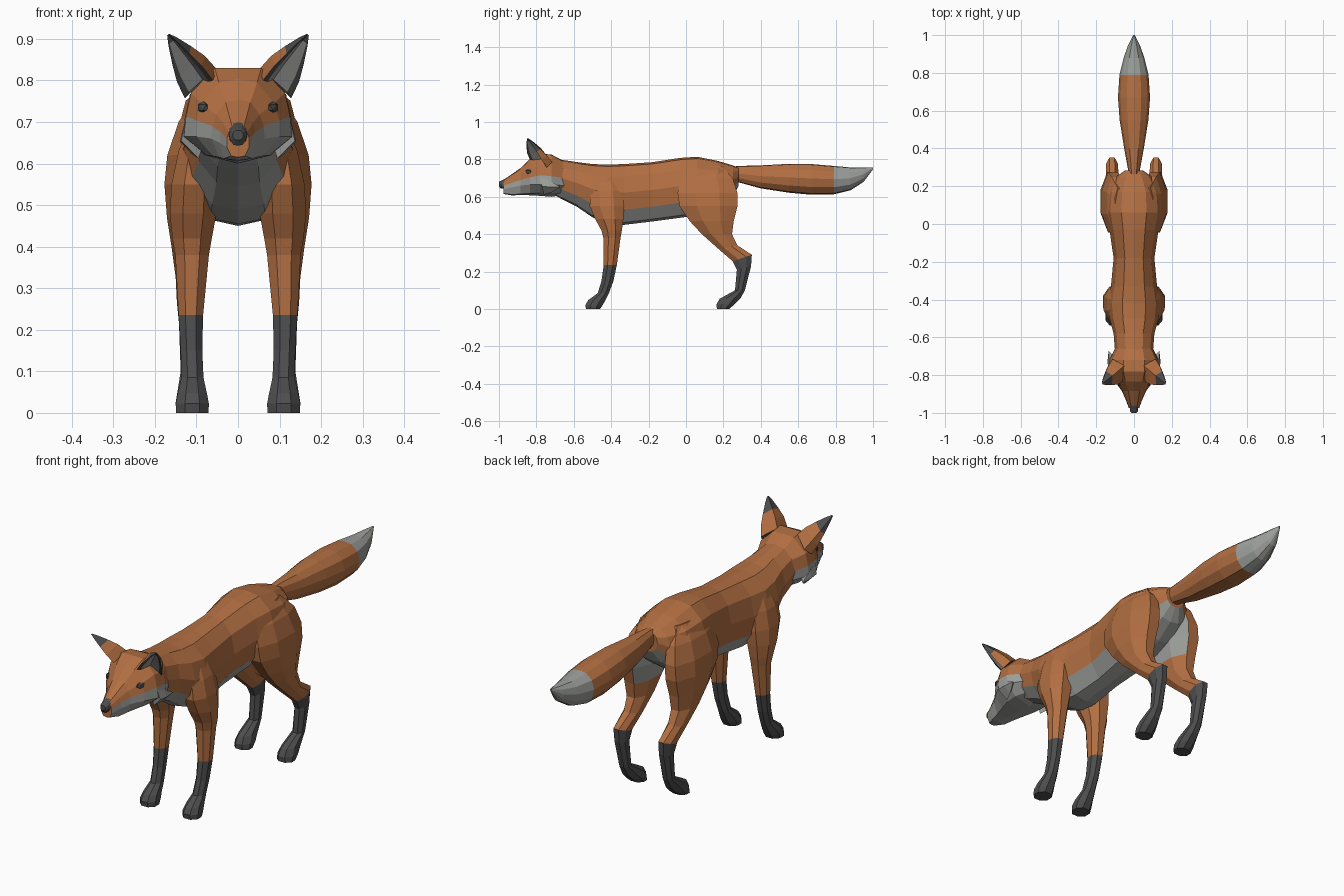
import bpy, bmesh
from math import radians
from mathutils import Vector, Matrix


def material(name, rgb):
    m = bpy.data.materials.new(name)
    m.diffuse_color = (*rgb, 1)
    return m


MATS = [material("light_fur", (0.34, 0.35, 0.33)),
        material("orange_fur", (0.45, 0.16, 0.055)),
        material("dark_fur", (0.075, 0.075, 0.077))]
LIGHT, ORANGE, DARK = range(3)


def finish(name, bm, mirror=False):
    bmesh.ops.recalc_face_normals(bm, faces=bm.faces)
    me = bpy.data.meshes.new(name)
    bm.to_mesh(me)
    bm.free()
    for m in MATS:
        me.materials.append(m)
    ob = bpy.data.objects.new(name, me)
    bpy.context.collection.objects.link(ob)
    if mirror:
        ob.modifiers.new("Mirror", 'MIRROR').use_mirror_merge = False
    return ob


def loft(name, rings, colour, mirror=False):
    """Skin closed rings; colour(i, j) picks the material of band i, strip j."""
    bm = bmesh.new()
    vs = [[bm.verts.new(p) for p in r] for r in rings]
    n = len(vs[0])
    for i in range(len(vs) - 1):
        for j in range(n):
            k = (j + 1) % n
            f = bm.faces.new((vs[i][j], vs[i][k], vs[i + 1][k], vs[i + 1][j]))
            f.material_index = colour(i, j)
    for i, ring in ((0, vs[0]), (len(vs) - 2, vs[-1])):
        bm.faces.new(ring).material_index = colour(i, 0)
    return finish(name, bm, mirror)


def symmetric(y, half):
    """Full ring at y from a half profile running top centre to bottom centre."""
    return [Vector((x, y, z)) for x, z in half] + \
           [Vector((-x, y, z)) for x, z in half[-2:0:-1]]


ROUND = [(0, 1), (.45, .97), (.85, .8), (1, .53), (.87, .25), (.48, .04), (0, 0)]


def barrel(y, top, bottom, w):
    return symmetric(y, [(x * w, bottom + t * (top - bottom)) for x, t in ROUND])


def fold(j):
    return min(j, 11 - j)      # same strip number on both sides of a 12-gon


def leg_ring(z, y0, y1, x0, x1, tilt=0):
    """Eight-sided leg section; tilt raises the rear edge."""
    cut = [(.28, 0), (.72, 0), (1, .3), (1, .7), (.72, 1), (.28, 1), (0, .7), (0, .3)]
    return [Vector((x0 + u * (x1 - x0), y0 + v * (y1 - y0), z + v * tilt)) for u, v in cut]


def taper(base, tip, steps):
    """Rings shrinking from a base outline to a tip."""
    pts = [Vector(p) for p in base]
    c = sum(pts, Vector()) / len(pts)
    return [[c.lerp(Vector(tip), t) + (p - c) * s for p in pts] for t, s in steps]


# Torso and neck, pale underneath
body = [(-.74, .812, .63, .085), (-.66, .797, .585, .102), (-.58, .785, .545, .108),
        (-.50, .775, .49, .130), (-.42, .772, .455, .138), (-.33, .775, .45, .122),
        (-.18, .785, .468, .108), (-.03, .808, .488, .130), (.06, .814, .50, .148),
        (.17, .792, .54, .140), (.25, .768, .60, .095), (.282, .755, .66, .05)]
loft("body", [barrel(*r) for r in body],
     lambda i, j: LIGHT if fold(j) >= 4 else ORANGE)

# Bushy tail with a pale tip
tail = [(.20, .758, .69, .03), (.29, .765, .675, .032), (.40, .768, .645, .052),
        (.55, .776, .622, .076), (.67, .775, .611, .085), (.79, .765, .613, .077),
        (.88, .757, .635, .055), (.95, .757, .68, .03), (1.0, .757, .747, .004)]
loft("tail", [barrel(*r) for r in tail], lambda i, j: LIGHT if i >= 5 else ORANGE)

# Head: each row is one section from crown to chin
head = [
    (-.975, [(0, .69), (.014, .688), (.022, .675), (.027, .66), (.027, .64), (.016, .618), (0, .615)]),
    (-.93, [(0, .722), (.022, .718), (.036, .698), (.042, .675), (.044, .65), (.035, .612), (0, .607)]),
    (-.885, [(0, .753), (.03, .748), (.052, .718), (.062, .69), (.064, .66), (.045, .615), (0, .61)]),
    (-.835, [(0, .803), (.046, .795), (.088, .745), (.10, .703), (.10, .665), (.06, .618), (0, .608)]),
    (-.78, [(0, .83), (.056, .83), (.113, .77), (.125, .715), (.13, .665), (.075, .62), (0, .605)]),
    (-.72, [(0, .826), (.055, .824), (.116, .765), (.128, .71), (.132, .665), (.08, .62), (0, .60)]),
    (-.65, [(0, .79), (.045, .785), (.085, .75), (.095, .70), (.095, .66), (.06, .62), (0, .61)])]
loft("head", [symmetric(y, h) for y, h in head],
     lambda i, j: LIGHT if fold(j) >= 3 else ORANGE)

# Nose
nose = [(-1.0, .680, .656, .013), (-.99, .686, .643, .021), (-.96, .700, .645, .024)]
loft("nose", [barrel(*r) for r in nose], lambda i, j: DARK)

# Eyes, set flush into the slope of the face
bm = bmesh.new()
bmesh.ops.create_icosphere(bm, subdivisions=1, radius=1, matrix=Matrix.Translation(
    (.084, -.842, .735)) @ Matrix.Rotation(radians(-33), 4, 'Z') @ Matrix.Diagonal((.010, .021, .015, 1)))
for f in bm.faces:
    f.material_index = DARK
finish("eyes", bm, True)

# Cheek tufts
loft("cheek_tufts", taper([(.125, -.78, .705), (.137, -.77, .655), (.095, -.76, .612), (.075, -.75, .67)],
                          (.134, -.672, .652), [(0, 1), (.45, .7), (1, .03)]),
     lambda i, j: LIGHT, True)

# Ears: dark rim (strips 0, 3), pale hollow (1, 2), orange back with dark tip
ear = [(.060, -.835, .80), (.070, -.818, .797), (.085, -.768, .802), (.118, -.755, .772),
       (.128, -.745, .757), (.112, -.715, .785), (.052, -.75, .828)]


def ear_colour(i, j):
    if j in (1, 2) and i < 3:
        return LIGHT
    return DARK if j in (0, 3) or i >= 2 else ORANGE


loft("ears", taper(ear, (.168, -.845, .910),
                   [(0, 1), (.3, .88), (.58, .6), (.86, .27), (1, .06)]), ear_colour, True)

# Front legs with shoulders: z, y range, x range
front = [(.71, -.48, -.37, .07, .11), (.63, -.51, -.34, .05, .143), (.55, -.515, -.33, .05, .160),
         (.48, -.485, -.335, .052, .164), (.42, -.452, -.343, .063, .158), (.38, -.442, -.35, .070, .151),
         (.235, -.44, -.37, .084, .143), (.15, -.452, -.388, .086, .138), (.085, -.472, -.412, .083, .136),
         (.048, -.522, -.430, .075, .145), (.022, -.538, -.445, .070, .150), (0, -.535, -.46, .071, .149)]
loft("front_legs", [leg_ring(*r) for r in front],
     lambda i, j: DARK if i >= 6 else ORANGE, True)

# Hind legs with thighs, pale on the inner thigh
hind = [(.765, .03, .19, .05, .10), (.70, -.03, .25, .05, .143), (.62, -.045, .275, .05, .170),
        (.55, -.035, .275, .05, .177), (.47, .02, .255, .06, .171), (.40, .085, .246, .07, .160),
        (.32, .175, .275, .08, .150, .02), (.255, .25, .352, .086, .147, .035),
        (.21, .272, .348, .088, .142, .02), (.10, .262, .315, .088, .138),
        (.055, .18, .29, .078, .145), (.025, .163, .26, .071, .150), (0, .165, .23, .072, .149)]


def hind_colour(i, j):
    if i >= 7:
        return DARK
    return LIGHT if i < 4 and j in (5, 6) else ORANGE


loft("hind_legs", [leg_ring(*r) for r in hind], hind_colour, True)
